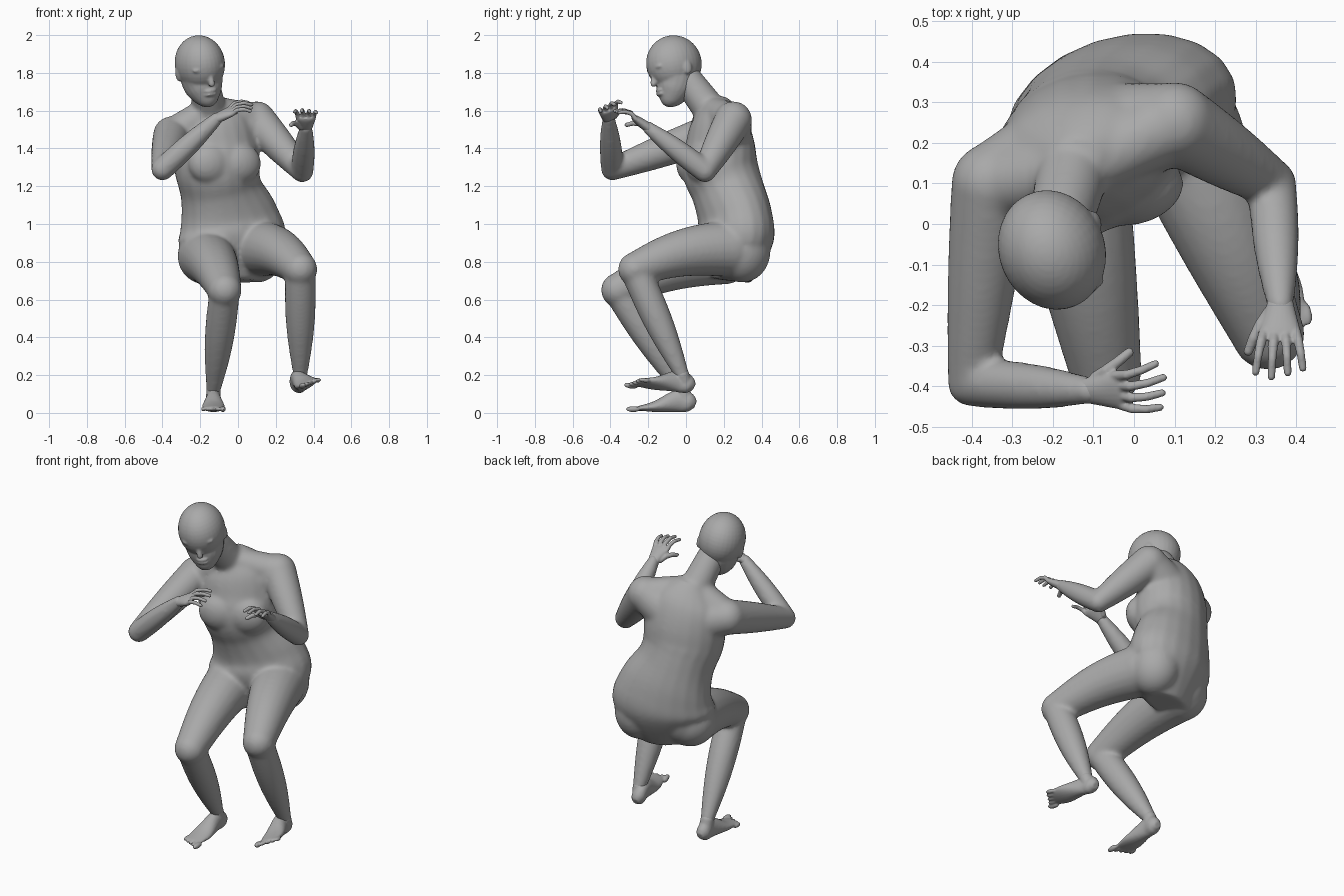
import bpy, bmesh, math
from mathutils import Vector, Matrix

default_cube = bpy.data.objects.get("Cube")
if default_cube:
    bpy.data.objects.remove(default_cube)

grey = (0.4, 0.4, 0.4, 1)
skin = bpy.data.materials.new("grey_skin")
skin.use_nodes = True
skin.diffuse_color = grey
skin.node_tree.nodes["Principled BSDF"].inputs["Base Color"].default_value = grey

RIGHTWARD, FORWARD, UPWARD = Vector((1, 0, 0)), Vector((0, -1, 0)), Vector((0, 0, 1))


def square_to(vector, axis):
    """Unit vector made perpendicular to an axis."""
    return (vector - axis * vector.dot(axis)).normalized()


def make_frame(side, along):
    """Matrix whose columns are sideways, along and normal."""
    along = along.normalized()
    side = square_to(side, along)
    return Matrix((side, along, side.cross(along))).transposed()


def tube(bm, centres, widths, depths, side, sides=20):
    """Closed tube of elliptical rings; widths run along the side vector."""
    rings = []
    last = len(centres) - 1
    for i, (centre, width, depth) in enumerate(zip(centres, widths, depths)):
        tangent = (centres[min(i + 1, last)] - centres[max(i - 1, 0)]).normalized()
        across = square_to(side, tangent)
        normal = tangent.cross(across)
        ring = []
        for k in range(sides):
            angle = math.tau * k / sides
            ring.append(bm.verts.new(centre + across * width * math.cos(angle)
                                     + normal * depth * math.sin(angle)))
        rings.append(ring)
    for lower, upper in zip(rings, rings[1:]):
        for k in range(sides):
            bm.faces.new((lower[k - 1], lower[k], upper[k], upper[k - 1]))
    bm.faces.new(rings[0][::-1])
    bm.faces.new(rings[-1])


def spline(rows, steps=5):
    """Catmull-Rom rows, padded at both ends by repeating the end rows."""
    rows = [Vector(row) for row in rows]
    padded = rows[:1] + rows + rows[-1:]
    result = []
    for before, start, end, after in zip(padded, padded[1:], padded[2:], padded[3:]):
        for k in range(steps):
            t = k / steps
            leave, arrive = (end - before) / 2, (after - start) / 2
            ease = t * t * (3 - 2 * t)
            result.append(start.lerp(end, ease) + leave * t * (1 - t) ** 2
                          - arrive * t * t * (1 - t))
    return result + rows[-1:]


def section_loft(bm, rows, place, side):
    """Loft rows of x, y, z, half width and half depth."""
    rows = spline(rows)
    tube(bm, [place(row[0], row[1], row[2]) for row in rows],
         [row[3] for row in rows], [row[4] for row in rows], side)


def blob(bm, centre, size, frame):
    """Ellipsoid lined up with a frame."""
    matrix = Matrix.Translation(centre) @ frame.to_4x4() @ Matrix.Diagonal((*size, 1))
    bmesh.ops.create_uvsphere(bm, u_segments=32, v_segments=20, radius=1, matrix=matrix)


def bone(bm, start, end, thick, thin, bulge=0, bow=Vector()):
    """Tapered limb with round ends, a muscle bulge and an optional bow."""
    steps = 12
    centres, radii = [], []
    for k in range(steps + 1):
        swell = math.sin(math.pi * k / steps)
        centres.append(start.lerp(end, k / steps) + bow * swell)
        radii.append(thick + (thin - thick) * k / steps + bulge * swell)
    tube(bm, centres, radii, radii, make_frame(Vector((3, 2, 1)), end - start).col[0])
    for joint, radius in ((start, thick), (end, thin)):
        blob(bm, joint, [radius] * 3, Matrix.Identity(3))


def finish(bm, name, voxel, smoothing):
    """Fuse overlapping parts into one softened skin."""
    mesh = bpy.data.meshes.new(name)
    bm.to_mesh(mesh)
    bm.free()
    mesh.materials.append(skin)
    part = bpy.data.objects.new(name, mesh)
    bpy.context.collection.objects.link(part)
    fuse = part.modifiers.new("fuse", 'REMESH')
    fuse.mode = 'VOXEL'
    fuse.voxel_size = voxel
    fuse.use_smooth_shade = True
    soften = part.modifiers.new("soften", 'SMOOTH')
    soften.iterations = smoothing


# Torso, turned a little toward the left
body = bmesh.new()
torso = make_frame(Vector((.95, .3, 0)), Vector((.3, -.95, 0)))
section_loft(body, [(-.03, .24, .7, .15, .1), (-.03, .26, .9, .29, .19), (-.05, .26, 1.03, .27, .19),
                    (-.09, .22, 1.18, .22, .19), (-.11, .18, 1.3, .23, .2), (-.12, .18, 1.42, .23, .18),
                    (-.13, .17, 1.55, .2, .14), (-.15, .15, 1.66, .07, .06)],
             lambda x, y, z: Vector((x, y, z)), torso.col[0])
for flip in (-1, 1):
    breast = Vector((-.11, .18, 1.32)) + torso @ Vector((flip * .08, .13, 0))
    buttock = Vector((-.02, .26, .86)) + torso @ Vector((flip * .13, 0, 0))
    blob(body, breast, (.12, .08, .11), torso)
    blob(body, buttock, (.14, .15, .17), torso)

# Neck
neck_base, skull = Vector((-.15, .13, 1.6)), Vector((-.2, -.06, 1.83))
bone(body, neck_base, Vector((-.18, .01, 1.76)), .09, .08)

# Arms, with the chest muscle running out to each shoulder
left_wrist, right_wrist = Vector((.36, -.2, 1.51)), Vector((-.11, -.41, 1.56))
chest = Vector((-.12, .2, 1.42))
for shoulder, elbow, wrist in (
        (Vector((.1, .25, 1.55)), Vector((.34, .1, 1.28)), left_wrist),
        (Vector((-.35, .1, 1.47)), Vector((-.4, -.39, 1.29)), right_wrist)):
    bone(body, neck_base, shoulder, .08, .09)
    bone(body, chest, shoulder, .15, .1)
    bone(body, shoulder, elbow, .1, .06, .005)
    bone(body, elbow, wrist, .06, .034, .01)

# Legs
left_ankle, right_ankle = Vector((.33, -.02, .2)), Vector((-.13, -.02, .12))
for hip, knee, ankle in (
        (Vector((.12, .22, .87)), Vector((.33, -.27, .76)), left_ankle),
        (Vector((-.17, .2, .83)), Vector((-.07, -.36, .65)), right_ankle)):
    bone(body, hip, knee, .15, .09, .005, UPWARD * .03)
    bone(body, knee, ankle, .08, .038, .018)
finish(body, "body", .011, 12)

# Head, tilted and looking down to the left
bm = bmesh.new()
head_up = Vector((-.1, -.2, 1)).normalized()
face = square_to(Vector((.4, -.85, -.3)), head_up)
head = make_frame(face.cross(head_up), face)


def on_head(side, front, height):
    return skull + head @ Vector((side, front, height))


blob(bm, on_head(0, 0, .02), (.13, .15, .15), head)
section_loft(bm, [(0, 0, .03, .12, .14), (0, .01, -.07, .11, .12), (0, .04, -.13, .09, .09),
                  (0, .07, -.18, .05, .05), (0, .08, -.2, .02, .02)], on_head, head.col[0])

# Nose, lips, brows, eyelids and ears
bone(bm, on_head(0, .125, 0), on_head(0, .138, -.07), .011, .017)
for height in (-.11, -.13):
    blob(bm, on_head(0, .112, height), (.035, .018, .01), head)
for flip in (-1, 1):
    blob(bm, on_head(flip * .05, .115, .01), (.04, .02, .015), head)
    blob(bm, on_head(flip * .05, .105, -.02), (.02, .02, .012), head)
    blob(bm, on_head(flip * .12, -.02, -.02), (.014, .026, .04), head)
finish(bm, "head", .0065, 4)


def digit(bm, root, direction, palmward, length, radius):
    """Finger of three joints that curls toward the palm."""
    for k in range(3):
        tip = root + (direction + palmward * (.6 * k - .3)).normalized() * length / 3
        bone(bm, root, tip, radius, radius * .9)
        root, radius = tip, radius * .9


def hand(name, wrist, along, thumb_side, palm_sign):
    """Flat palm, four fanned fingers and a thumb."""
    bm = bmesh.new()
    frame = make_frame(thumb_side, along)
    thumbward, reach, palmward = frame.col[0], frame.col[1], frame.col[2] * palm_sign
    section_loft(bm, [(0, -.02, 0, .03, .025), (0, .03, 0, .04, .025), (0, .08, 0, .05, .02),
                      (0, .1, 0, .04, .012)], lambda *spot: wrist + frame @ Vector(spot), thumbward)
    for i in range(4):
        offset = thumbward * (.04 - .026 * i)
        digit(bm, wrist + offset + reach * .08, reach + offset * 5, palmward,
              .13 - .012 * abs(i - 1), .013)
    thumb_root = wrist + thumbward * .03 + reach * .02 + palmward * .01
    digit(bm, thumb_root, reach + thumbward * .6 + palmward * .3, palmward, .11, .016)
    finish(bm, name, .0045, 2)


hand("left_hand", left_wrist, FORWARD + UPWARD * .7, -RIGHTWARD, -1)
hand("right_hand", right_wrist, RIGHTWARD + UPWARD * .5, UPWARD * .5 - FORWARD, 1)


def foot(name, ankle, heel, along, big_toe_side):
    """Heel, arch and ball with five toes."""
    bm = bmesh.new()
    frame = make_frame(big_toe_side, along)
    lift = math.copysign(1, frame.col[2].z)

    def on_sole(side, front, height):
        return heel + frame @ Vector((side, front, height * lift))

    section_loft(bm, [(0, -.01, .04, .02, .02), (0, .02, .05, .04, .05), (0, .08, .06, .04, .06),
                      (0, .2, .03, .06, .03), (0, .3, .02, .05, .01)], on_sole, frame.col[0])
    bone(bm, on_sole(0, .04, .05), ankle, .04, .038)
    for i in range(5):
        size = 1.3 if i == 0 else 1
        blob(bm, on_sole(.05 - .026 * i, .32 - .012 * i, .016),
             [.012 * size, .03 * size, .012 * size], frame)
    finish(bm, name, .006, 3)


foot("right_foot", right_ankle, Vector((-.13, .04, .004)), FORWARD, RIGHTWARD)
foot("left_foot", left_ankle, Vector((.33, .03, .1)), FORWARD + RIGHTWARD * .2 + UPWARD * .15,
     -RIGHTWARD - UPWARD * .4)
